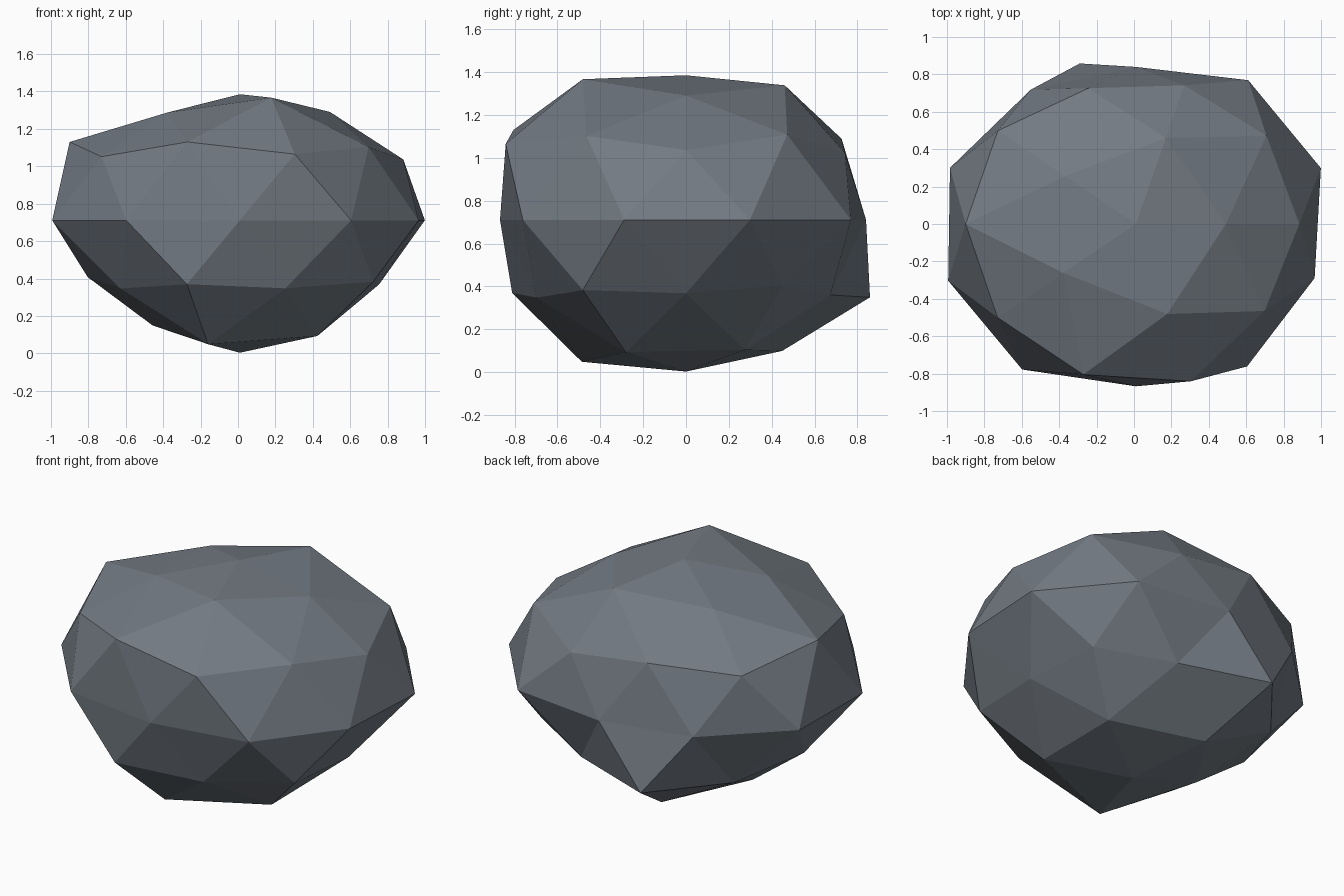
import bpy
import math

if "Cube" in bpy.data.objects:
    bpy.data.objects.remove(bpy.data.objects["Cube"])

# Radial stretch of each ring of the boulder, keyed by ring height on the
# unit icosphere; values run counter-clockwise from the lowest angle (0..360).
RINGS = {
    1.000: [0.905],
    0.851: [0.915, 0.99, 0.89, 0.91, 1.035],       # around the crown
    0.526: [1.015, 0.965, 1.07, 1.07, 1.0],
    0.447: [0.977, 0.937, 1.02, 1.022, 1.063],
    0.000: [1.04, 1.022, 0.903, 0.955, 1.045, 1.055, 1.034, 0.933, 1.012, 1.005],
    -0.447: [0.92, 1.085, 0.91, 1.025, 0.985],
    -0.526: [0.875, 0.895, 0.935, 0.93, 0.928],
    -0.851: [0.957, 0.965, 0.887, 1.045, 0.975],   # around the base
    -1.000: [0.95],
}
SQUASH = (1.0, 0.93, 0.745)
CENTRE = (0.01, 0.0, 0.711)

# Faceted boulder
bpy.ops.mesh.primitive_ico_sphere_add(subdivisions=2, radius=1)
rock = bpy.context.object
rock.name = "boulder"
mesh = rock.data


def turn(co):
    """Angle around z in degrees, with a little slack so 0 never wraps."""
    return (math.degrees(math.atan2(co.y, co.x)) + 1) % 360


# Group the vertices by ring, then push each one in or out
groups = {h: [] for h in RINGS}
for v in mesh.vertices:
    height = v.co.normalized().z
    groups[min(RINGS, key=lambda h: abs(h - height))].append(v)
for h, verts in groups.items():
    verts.sort(key=lambda v: turn(v.co))
    for v, s in zip(verts, RINGS[h]):
        d = v.co.normalized() * s
        v.co = [c + k * a for c, k, a in zip(CENTRE, SQUASH, d)]
mesh.shade_flat()

# Stone colour
stone = bpy.data.materials.new("slate grey stone")
stone.diffuse_color = (0.17, 0.195, 0.225, 1)
stone.use_nodes = True
stone.node_tree.nodes["Principled BSDF"].inputs["Base Color"].default_value = stone.diffuse_color
mesh.materials.append(stone)
